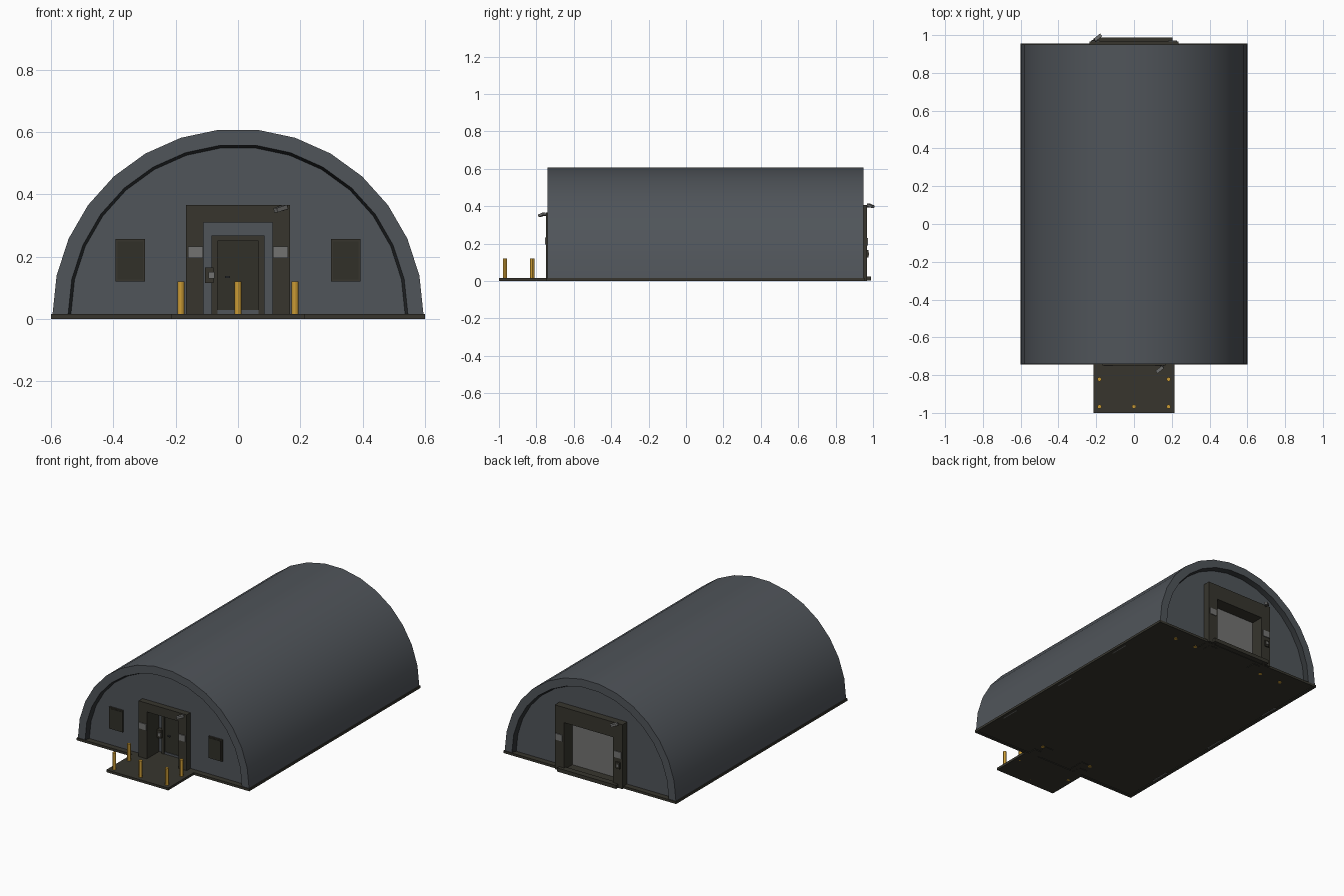
import bpy, bmesh, math
from mathutils import Vector

if "Cube" in bpy.data.objects:
    bpy.data.objects.remove(bpy.data.objects["Cube"])


def material(name, rgb):
    m = bpy.data.materials.new(name)
    m.diffuse_color = (*rgb, 1)
    m.use_nodes = True
    m.node_tree.nodes["Principled BSDF"].inputs["Base Color"].default_value = m.diffuse_color
    return m


STEEL = material("blue_grey_steel", (0.080, 0.090, 0.102))
LIP = material("dark_steel", (0.030, 0.034, 0.037))
OLIVE = material("dark_olive", (0.038, 0.036, 0.027))
PANE = material("dark_pane", (0.031, 0.030, 0.022))
GREY = material("light_grey", (0.17, 0.17, 0.165))
YELLOW = material("safety_yellow", (0.60, 0.33, 0.035))


def make(name, bm, *mats):
    me = bpy.data.meshes.new(name)
    bm.to_mesh(me)
    bm.free()
    ob = bpy.data.objects.new(name, me)
    bpy.context.collection.objects.link(ob)
    for m in mats:
        me.materials.append(m)
    return ob


def box(name, x, y, z, mat):
    """Box from (min, max) ranges."""
    bm = bmesh.new()
    bmesh.ops.create_cube(bm, size=1)
    for v in bm.verts:
        v.co = [r[0] if c < 0 else r[1] for c, r in zip(v.co, (x, y, z))]
    return make(name, bm, mat)


def rod(name, a, b, r, mat, sides=12):
    a, b = Vector(a), Vector(b)
    bm = bmesh.new()
    bmesh.ops.create_cone(bm, cap_ends=True, segments=sides, radius1=r, radius2=r, depth=(b - a).length)
    ob = make(name, bm, mat)
    ob.location = (a + b) / 2
    ob.rotation_euler = (b - a).to_track_quat('Z', 'Y').to_euler()
    smooth(ob)
    return ob


def smooth(ob, deg=30):
    bpy.ops.object.select_all(action='DESELECT')
    ob.select_set(True)
    bpy.context.view_layer.objects.active = ob
    bpy.ops.object.shade_smooth_by_angle(angle=math.radians(deg))


BASE, SEG = 0.015, 15
FRONT, BACK, RECESS = -0.74, 0.95, 0.03


def arch(r, y):
    return [Vector((r * math.cos(math.pi * i / SEG), y, BASE + r * math.sin(math.pi * i / SEG)))
            for i in range(SEG + 1)]


# Arched shell: inner lip, end ring, roof, end ring, inner lip
bm = bmesh.new()
rings = [(0.536, FRONT + RECESS), (0.545, FRONT), (0.595, FRONT),
         (0.595, BACK), (0.545, BACK), (0.536, BACK - RECESS)]
rows = [[bm.verts.new(p) for p in arch(r, y)] for r, y in rings]
for k in range(5):
    for i in range(SEG):
        f = bm.faces.new((rows[k][i], rows[k][i + 1], rows[k + 1][i + 1], rows[k + 1][i]))
        f.material_index = 1 if k in (0, 4) else 0
bmesh.ops.recalc_face_normals(bm, faces=bm.faces)
bm.normal_update()
if max(bm.faces, key=lambda f: f.calc_center_median().z).normal.z < 0:
    bmesh.ops.reverse_faces(bm, faces=bm.faces)
smooth(make("arched_shell", bm, STEEL, LIP))


# End walls with door notches
def end_wall(name, y, half, top, facing):
    bm = bmesh.new()
    pts = arch(0.538, y) + [Vector((x, y, z)) for x, z in
                            ((-half, BASE), (-half, top), (half, top), (half, BASE))]
    f = bm.faces.new([bm.verts.new(p) for p in pts])
    f.normal_update()
    if f.normal.y * facing < 0:
        f.normal_flip()
    make(name, bm, STEEL)


end_wall("front_wall", FRONT + RECESS, 0.12, 0.32, -1)
end_wall("back_wall", BACK - RECESS, 0.18, 0.32, 1)

# Floor, edge curbs and entrance porch
box("floor", (-0.585, 0.585), (-0.73, 0.94), (0.004, BASE), OLIVE)
for s in (-1, 1):
    box("side_curb", sorted((s * 0.58, s * 0.6)), (-0.745, 0.955), (0, BASE), OLIVE)
    for y in (-0.45, 0.05, 0.55):
        box("curb_slot", sorted((s * 0.572, s * 0.58)), (y - 0.06, y + 0.06), (0.001, 0.005), GREY)
box("front_curb", (-0.58, 0.58), (-0.745, -0.725), (0, BASE), OLIVE)
box("back_curb", (-0.58, 0.58), (0.935, 0.955), (0, BASE), OLIVE)
box("porch", (-0.215, 0.215), (-1.0, -0.745), (0, BASE), OLIVE)

# Front entrance: deep jambs, lintel and recessed wall
for s in (-1, 1):
    box("front_jamb", sorted((s * 0.11, s * 0.167)), (-0.748, -0.61), (0.001, 0.365), OLIVE)
    box("front_jamb_plate", sorted((s * 0.112, s * 0.16)), (-0.753, -0.745), (0.195, 0.233), GREY)
box("front_lintel", (-0.11, 0.11), (-0.748, -0.61), (0.31, 0.365), OLIVE)
box("entry_wall", (-0.12, 0.12), (-0.625, -0.61), (BASE, 0.32), STEEL)

# Personnel door with frame, panel, handle, threshold and keypad
for s in (-1, 1):
    box("door_frame_side", sorted((s * 0.065, s * 0.085)), (-0.64, -0.62), (BASE, 0.267), OLIVE)
box("door_frame_top", (-0.065, 0.065), (-0.64, -0.62), (0.25, 0.267), OLIVE)
box("door", (-0.065, 0.065), (-0.632, -0.62), (0.028, 0.25), PANE)
box("door_threshold", (-0.065, 0.065), (-0.636, -0.62), (BASE, 0.028), STEEL)
box("door_handle", (-0.042, -0.026), (-0.642, -0.632), (0.132, 0.138), LIP)
box("keypad", (-0.106, -0.078), (-0.655, -0.62), (0.115, 0.165), OLIVE)
box("keypad_face", (-0.094, -0.076), (-0.66, -0.655), (0.13, 0.15), GREY)

# Windows
for s in (-1, 1):
    box("window_frame", sorted((s * 0.298, s * 0.393)), (-0.72, -0.705), (0.12, 0.256), OLIVE)
    box("window_pane", sorted((s * 0.305, s * 0.386)), (-0.723, -0.715), (0.127, 0.249), PANE)

# Back cargo door: deep jambs, lintel, shutter and ramp sill
for s in (-1, 1):
    box("back_jamb", sorted((s * 0.17, s * 0.235)), (0.87, 0.967), (0.001, 0.405), OLIVE)
    box("back_jamb_plate", sorted((s * 0.18, s * 0.228)), (0.965, 0.972), (0.19, 0.23), GREY)
box("back_lintel", (-0.17, 0.17), (0.87, 0.967), (0.31, 0.405), OLIVE)
box("shutter", (-0.175, 0.175), (0.875, 0.885), (BASE, 0.315), GREY)
box("ramp_sill", (-0.205, 0.205), (0.95, 0.988), (0.002, 0.025), OLIVE)
box("back_keypad", (-0.222, -0.194), (0.96, 0.975), (0.125, 0.165), OLIVE)
box("back_keypad_face", (-0.216, -0.200), (0.973, 0.978), (0.137, 0.153), GREY)


# Security cameras: bracket and angled body
def camera_unit(x, y, z, out):
    rod("camera_bracket", (x, y - out * 0.005, z), (x, y + out * 0.02, z), 0.004, OLIVE, 8)
    body = box("camera_body", (-0.009, 0.009), (-0.022, 0.022), (-0.007, 0.007), GREY)
    body.location = (x - out * -0.008, y + out * 0.022, z + 0.004)
    body.rotation_euler = (out * -0.25, 0, -0.9)


camera_unit(0.145, -0.748, 0.35, -1)
camera_unit(-0.20, 0.965, 0.398, 1)

# Safety bollards on the porch
for x, y in ((-0.183, -0.967), (0, -0.967), (0.183, -0.967), (-0.183, -0.822), (0.183, -0.822)):
    rod("bollard", (x, y, -0.0), (x, y, 0.12), 0.011, YELLOW)

# Anchor bolts and door pads under the floor
for y, xs in ((-0.62, (-0.18, 0.18)), (0.86, (-0.40, -0.25, 0.25, 0.40))):
    for x in xs:
        rod("anchor_bolt", (x, y, 0.001), (x, y, 0.006), 0.011, YELLOW)
for y in (-0.70, 0.90):
    for s in (-1, 1):
        box("door_pad", (s * 0.17 - 0.03, s * 0.17 + 0.03), (y - 0.03, y + 0.03), (0.0, 0.006), OLIVE)
